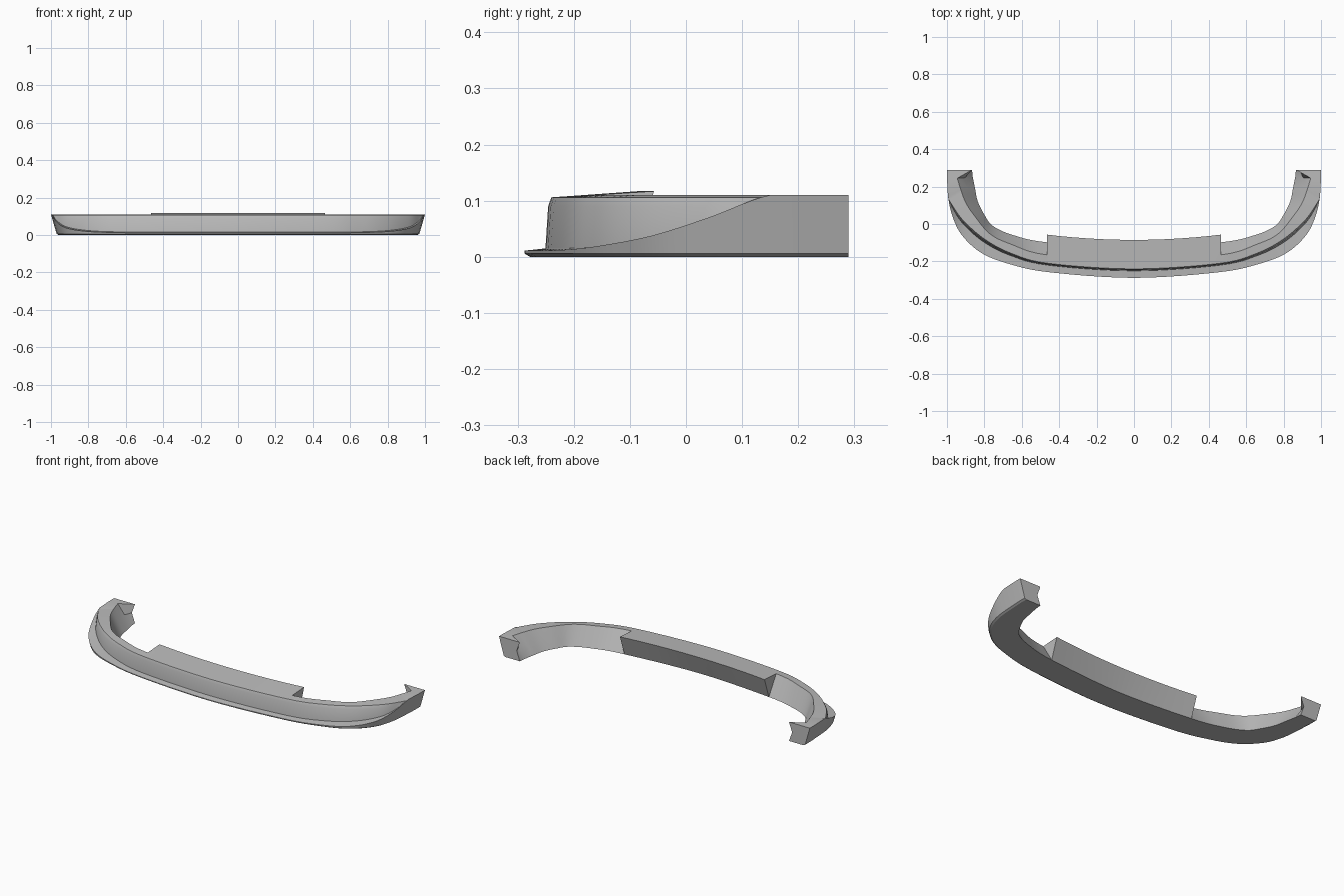
import bpy
import bmesh
import math
from mathutils import Vector

cube = bpy.data.objects.get("Cube")
if cube:
    bpy.data.objects.remove(cube, do_unlink=True)

HEIGHT = 0.11
STEPS = 6
BLOCK_STATION = 1
FLAT_STATION = 6

# Half-plan stations: lip edge, wall top, inner top, inner bottom (x, y each), lip height
STATIONS = [
    (0, -.288, 0, -.24, 0, -.19, 0, -.13, .011),
    (.46, -.257, .46, -.21, .465, -.165, .465, -.098, .011),
    (.68, -.21, .66, -.155, .66, -.107, .65, -.058, .013),
    (.82, -.152, .8, -.08, .77, -.053, .755, -.01, .02),
    (.92, -.06, .91, .016, .85, .04, .8, .05, .038),
    (.97, .04, .965, .09, .9, .115, .835, .12, .07),
    (.995, .15, .995, .15, .93, .195, .85, .19, .11),
    (1, .245, 1, .245, .945, .245, .862, .25, .11),
    (1, .29, 1, .29, .866, .29, .866, .29, .11),
]


def spline(p, q, r, s, t):
    """Smooth interpolation from q to r."""
    return [b + t / 2 * (c - a + t * (2 * a - 5 * b + 4 * c - d + t * (3 * (b - c) + d - a)))
            for a, b, c, d in zip(p, q, r, s)]


def section(st, block=False, tip=False):
    """Closed cross-section of the lip, from the underside round to the inner wall."""
    lip, wall, inner, base = (Vector((st[i], st[i + 1], 0)) for i in (0, 2, 4, 6))
    h = min(st[-1], HEIGHT)
    top = max(h, .106)
    up = Vector((0, 0, 1))
    slant = Vector((.03 * h / HEIGHT, 0, 0))
    foot_z = min(h + .004, top)
    inner_top = inner + up * HEIGHT
    if block:
        inner_top.y = -.085 + .028 * (inner.x / .465) ** 2
        inner_top.z = .117
    middle = (inner_top + base) / 2
    if tip:
        middle.x += .02
    inset = (base - lip).normalized() * .01
    return [
        lip - slant + inset,
        lip - slant + up * .006,
        lip + up * h,
        wall.lerp(lip, .22) + up * foot_z,
        wall.lerp(lip, .12) + up * max(.09, foot_z),
        wall + up * top,
        inner_top,
        middle,
        base,
    ]


# Half of the sweep, with a doubled section where the raised block ends
half = []
for i in range(FLAT_STATION):
    before = STATIONS[i - 1] if i else [v * (-1 if k in (0, 2, 4, 6) else 1)
                                       for k, v in enumerate(STATIONS[1])]
    for step in range(STEPS):
        st = spline(before, STATIONS[i], STATIONS[i + 1], STATIONS[i + 2], step / STEPS)
        if i == BLOCK_STATION and step == 0:
            half.append(section(st, block=True))
        half.append(section(st, block=i < BLOCK_STATION))
half += [section(st, tip=st is STATIONS[-1]) for st in STATIONS[FLAT_STATION:]]

# Mirror to the other side and skin the sections
other = [[Vector((-p.x, p.y, p.z)) for p in ring] for ring in half[:0:-1]]
bm = bmesh.new()
rings = [[bm.verts.new(p) for p in ring] for ring in other + half]
count = len(rings[0])
for a, b in zip(rings, rings[1:]):
    for k in range(count):
        n = (k + 1) % count
        bm.faces.new((a[k], a[n], b[n], b[k]))
bm.faces.new(rings[0])
bm.faces.new(rings[-1][::-1])
bmesh.ops.remove_doubles(bm, verts=bm.verts, dist=.0004)
bmesh.ops.recalc_face_normals(bm, faces=bm.faces)
mesh = bpy.data.meshes.new("front_lip")
bm.to_mesh(mesh)
bm.free()

# Plain grey finish
grey = bpy.data.materials.new("plain_grey")
grey.use_nodes = True
colour = (.5, .5, .5, 1)
grey.diffuse_color = colour
grey.node_tree.nodes["Principled BSDF"].inputs["Base Color"].default_value = colour
mesh.materials.append(grey)

front_lip = bpy.data.objects.new("front_lip", mesh)
bpy.context.collection.objects.link(front_lip)
bpy.ops.object.select_all(action="DESELECT")
front_lip.select_set(True)
bpy.context.view_layer.objects.active = front_lip
bpy.ops.object.shade_smooth_by_angle(angle=math.radians(30))
